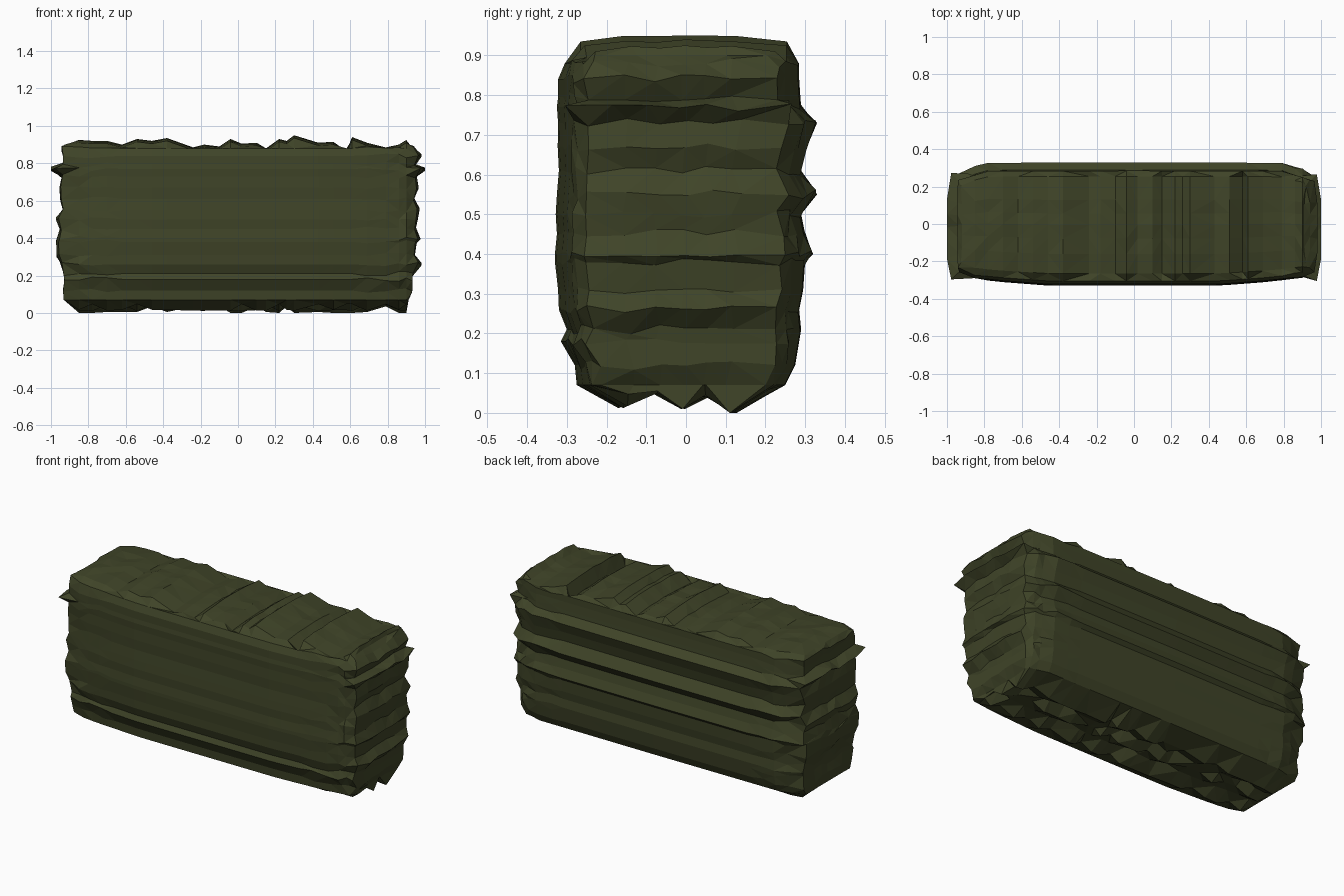
import bpy, bmesh, random
random.seed(4)

# horizontal ridges: height, front y, back y, left x, right x
ROWS = [
    (0.07, -0.275, 0.25, -0.93, 0.90), (0.12, -0.28, 0.275, -0.935, 0.93),
    (0.18, -0.315, 0.285, -0.925, 0.93), (0.21, -0.30, 0.29, -0.93, 0.935),
    (0.26, -0.32, 0.285, -0.945, 0.98), (0.31, -0.322, 0.295, -0.97, 0.945),
    (0.38, -0.33, 0.30, -0.972, 0.955), (0.40, -0.33, 0.32, -0.965, 0.975),
    (0.45, -0.325, 0.30, -0.95, 0.95), (0.50, -0.328, 0.29, -0.972, 0.96),
    (0.55, -0.325, 0.33, -0.935, 0.97), (0.61, -0.32, 0.29, -0.95, 0.94),
    (0.67, -0.323, 0.305, -0.955, 0.965), (0.73, -0.322, 0.33, -0.94, 0.955),
    (0.77, -0.325, 0.29, -1.0, 1.0), (0.795, -0.322, 0.288, -0.935, 0.945),
    (0.84, -0.322, 0.285, -0.935, 0.98), (0.88, -0.305, 0.285, -0.945, 0.94),
    (0.91, -0.265, 0.255, -0.92, 0.91)]

# cross ridges along the top: x, height
TOP = [
    (-0.94, 0.90), (-0.85, 0.925), (-0.78, 0.92), (-0.70, 0.92), (-0.62, 0.90),
    (-0.54, 0.93), (-0.46, 0.92), (-0.38, 0.935), (-0.24, 0.885), (-0.18, 0.90),
    (-0.10, 0.89), (-0.04, 0.93), (0.02, 0.905), (0.10, 0.91), (0.15, 0.88),
    (0.22, 0.93), (0.26, 0.92), (0.30, 0.95), (0.43, 0.91), (0.51, 0.915),
    (0.58, 0.865), (0.61, 0.94), (0.69, 0.91), (0.79, 0.885), (0.86, 0.90),
    (0.90, 0.925), (0.94, 0.90)]

ACROSS = [0.0, 0.2, 0.36, 0.5, 0.62, 0.76, 1.0]             # position through the depth
UNDER = [0.07, 0.012, 0.05, 0.01, 0.04, 0.0, 0.07]          # lumps under the hedge


def interp(pts, t):
    for (a, p), (b, q) in zip(pts, pts[1:]):
        if t <= b:
            return p + (q - p) * max(0, t - a) / (b - a)
    return pts[-1][1]


NX, NY, NZ = len(TOP) - 1, len(ACROSS) - 1, len(ROWS) - 1
FRONT_TAPER = [(0, 1), (0.45, 1), (0.75, 0.93), (0.90, 0.86), (0.94, 0.78)]
BACK_TAPER = [(0, 1), (0.79, 0.99), (0.86, 0.91), (0.90, 0.88), (0.94, 0.80)]


def place(i, j, k):
    z, yf, yb, xl, xr = ROWS[k]
    x, top = TOP[i]
    end = i in (0, NX)
    side = j in (0, NY)
    # depth narrows to the ends, except for the leafy fins near the top
    f, b = interp(FRONT_TAPER, abs(x)), interp(BACK_TAPER, abs(x))
    if end and z == 0.77:
        f = b = 0.92
    y = yf * f + (yb * b - yf * f) * ACROSS[j]
    # ridged ends, softened at the corners
    if end:
        x = xl if i == 0 else xr
        if side:
            mid = -0.935 if i == 0 else 0.935
            x = mid + (x - mid) * 0.65
    # ridged top and lumpy underside
    if k == NZ:
        z = top - (0.015 if side else 0)
        if end:
            z = 0.90
        elif not side and j != 3:
            z -= random.uniform(0, 0.008)
    elif k == 0:
        if not end and not side:
            z = UNDER[j] + random.choice([0, 0.005, 0.035])
    elif abs(x) > 0.65 and (side or end):
        z += random.uniform(-0.012, 0.012)
        y += random.uniform(-0.008, 0.008) * (side and abs(x) > 0.8)
    return x, y, z


bm = bmesh.new()
verts = {}
for i in range(NX + 1):
    for j in range(NY + 1):
        for k in range(NZ + 1):
            if i in (0, NX) or j in (0, NY) or k in (0, NZ):
                verts[i, j, k] = bm.verts.new(place(i, j, k))


# skin the six sides
def skin(na, nb, key):
    for a in range(na):
        for b in range(nb):
            quad = ((a, b), (a + 1, b), (a + 1, b + 1), (a, b + 1))
            bm.faces.new([verts[key(*q)] for q in quad])


for n in (0, NX):
    skin(NY, NZ, lambda a, b: (n, a, b))
for n in (0, NY):
    skin(NX, NZ, lambda a, b: (a, n, b))
for n in (0, NZ):
    skin(NX, NY, lambda a, b: (a, b, n))

bmesh.ops.recalc_face_normals(bm, faces=bm.faces)
bmesh.ops.triangulate(bm, faces=bm.faces)
mesh = bpy.data.meshes.new("hedge")
bm.to_mesh(mesh)
bm.free()

# single dark leaf colour, flat faces
leaf = bpy.data.materials.new("dark leaf green")
leaf.diffuse_color = (0.05, 0.058, 0.021, 1)
mesh.materials.append(leaf)
hedge = bpy.data.objects.new("hedge", mesh)
bpy.context.collection.objects.link(hedge)
